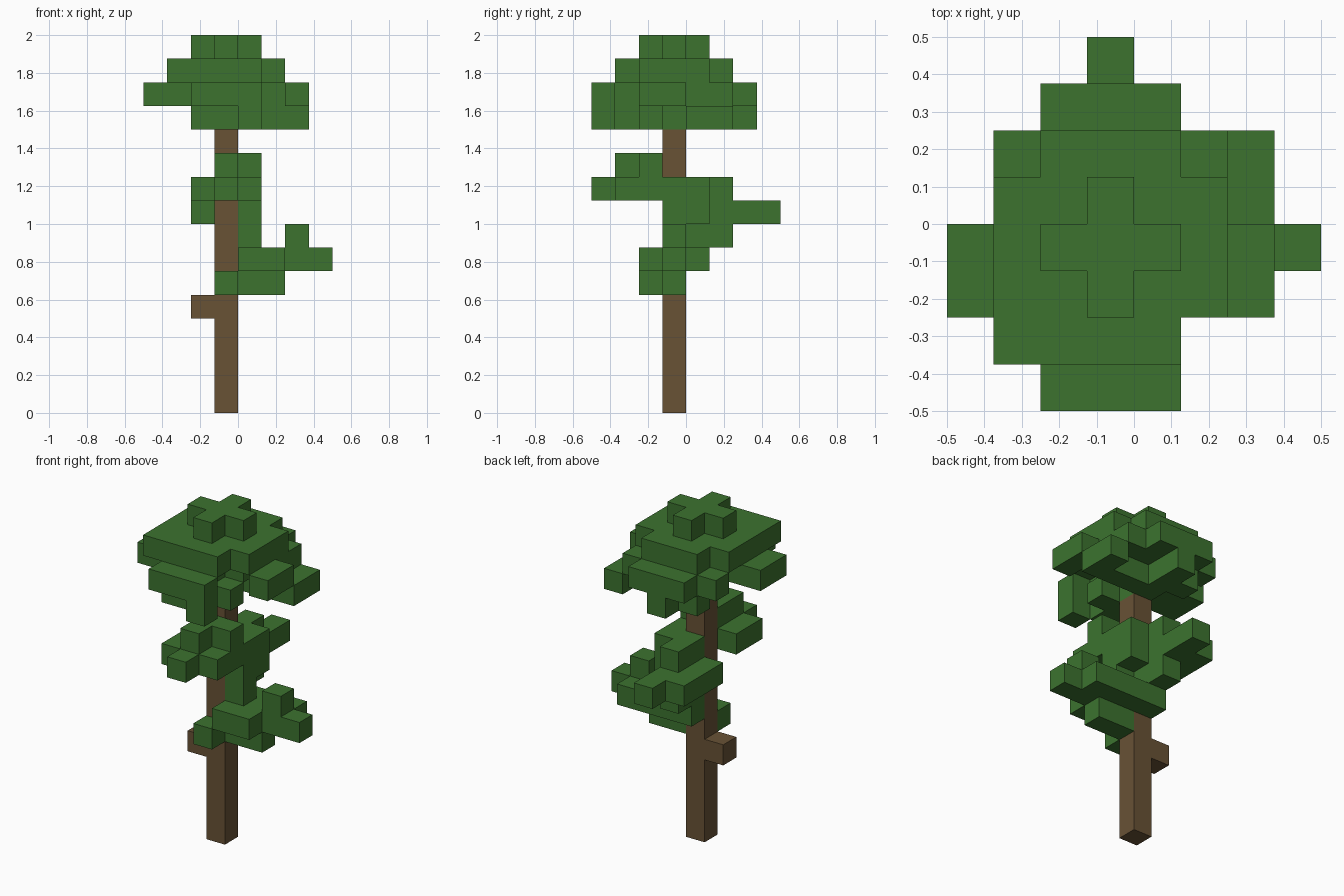
import bpy, bmesh, math
from mathutils import Vector

cube = bpy.data.objects.get("Cube")
if cube:
    bpy.data.objects.remove(cube, do_unlink=True)

CELL = 0.125


def make_material(name, rgb):
    mat = bpy.data.materials.new(name)
    mat.use_nodes = True
    mat.diffuse_color = (*rgb, 1)
    mat.node_tree.nodes["Principled BSDF"].inputs["Base Color"].default_value = (*rgb, 1)
    return mat


bark = make_material("bark_brown", (0.138, 0.084, 0.036))
leaf = make_material("leaf_green", (0.045, 0.171, 0.028))


def cells_from_plan(plan):
    """Each level: (height index, back row index, rows from back to front)."""
    cells = set()
    for level, back, rows in plan:
        for r, row in enumerate(rows.split()):
            for c, mark in enumerate(row):
                if mark == "#":
                    cells.add((c - 4, back - r, level))
    return cells


def build_blocks(name, cells, mat):
    """Join grid cells into one shell, leaving out the faces between neighbours."""
    bm = bmesh.new()
    corners = {}

    def corner(p):
        key = tuple(round(v) for v in p)
        if key not in corners:
            corners[key] = bm.verts.new(Vector(key) * CELL)
        return corners[key]

    for cell in sorted(cells):
        middle = Vector(cell) + Vector((0.5, 0.5, 0.5))
        for axis in range(3):
            for side in (-1, 1):
                n = Vector((0, 0, 0))
                n[axis] = side
                if tuple(round(v) for v in Vector(cell) + n) in cells:
                    continue
                u = Vector((0, 0, 0))
                u[(axis + 1) % 3] = 1
                w = n.cross(u)
                quad = [middle + (n + u * a + w * b) / 2
                        for a, b in ((-1, -1), (1, -1), (1, 1), (-1, 1))]
                bm.faces.new([corner(p) for p in quad])
    # Merge flat runs of cells into larger faces
    bmesh.ops.dissolve_limit(bm, angle_limit=math.radians(1),
                             verts=bm.verts[:], edges=bm.edges[:])
    mesh = bpy.data.meshes.new(name)
    bm.to_mesh(mesh)
    bm.free()
    mesh.materials.append(mat)
    obj = bpy.data.objects.new(name, mesh)
    bpy.context.collection.objects.link(obj)
    return obj


# Trunk with a short branch stub
trunk = {(-1, -1, level) for level in range(12)}
trunk.add((-2, -1, 4))
build_blocks("trunk", trunk, bark)

# Crown of leaves
build_blocks("crown", cells_from_plan([
    (15, 0, """...#....
               ..###...
               ...#...."""),
    (14, 1, """..###...
               .#####..
               .#####..
               .#####..
               .####..."""),
    (13, 2, """..###...
               .#####..
               ..####..
               #####.#.
               ####..#.
               ..##....
               ..###..."""),
    (12, 2, """...#....
               ..##..#.
               ...####.
               ...#....
               ...##...
               ..##....
               ....#..."""),
]), leaf)

# Leaves winding round the middle of the trunk
build_blocks("middle_leaves", cells_from_plan([
    (10, -2, """...##...
                ...#...."""),
    (9, 1, """...#....
              ...##...
              ....#...
              ..###...
              ..###...
              ...#...."""),
    (8, 3, """...#....
              ..##....
              ..##....
              ..###...
              ....#..."""),
    (7, 1, """...#....
              ...#....
              ....#..."""),
]), leaf)

# Low side bough
build_blocks("low_bough", cells_from_plan([
    (7, -1, "......#."),
    (6, 0, """...####.
              ....####
              ....##.."""),
    (5, -1, """....##..
               ...#...."""),
]), leaf)
